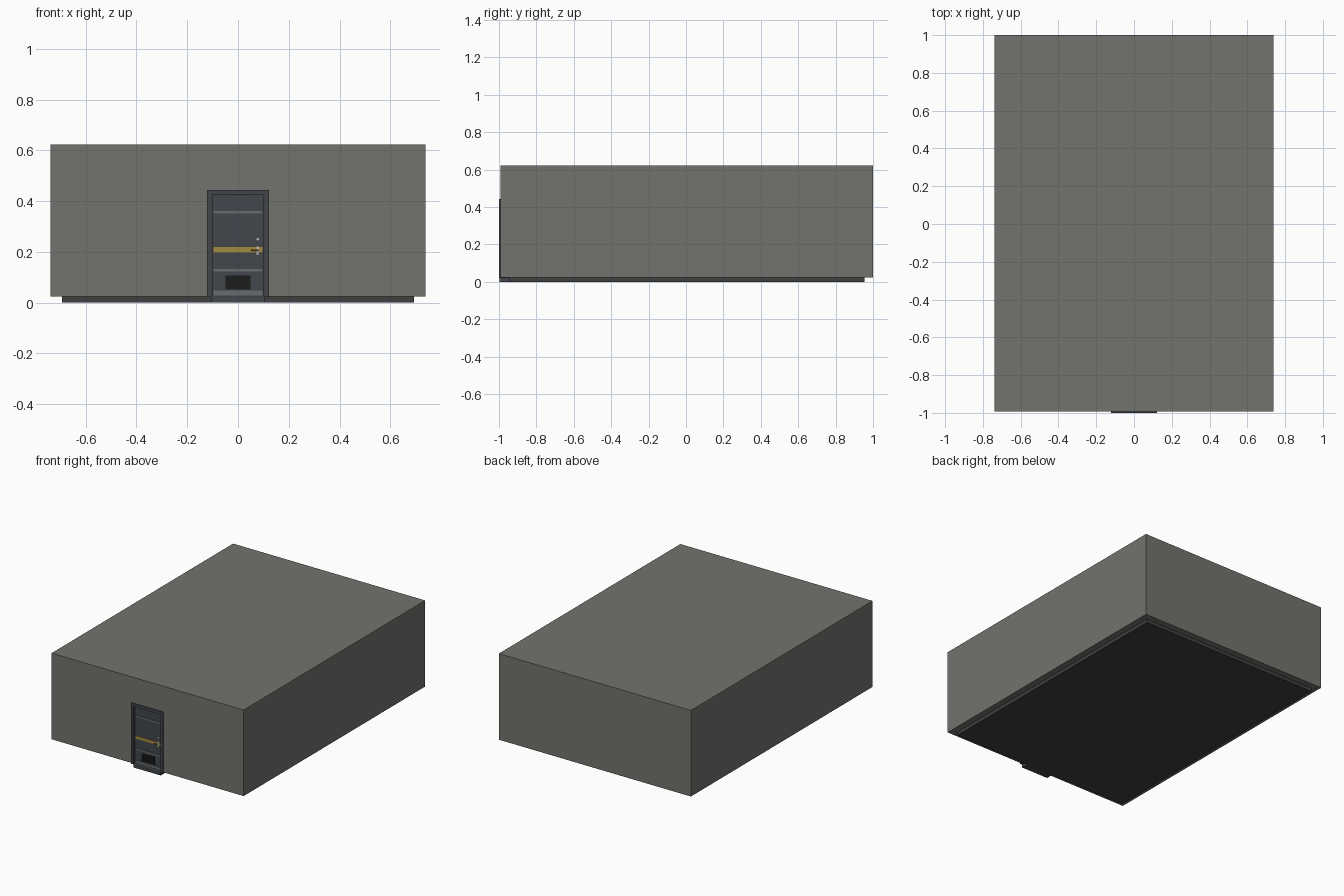
import bpy, math

if "Cube" in bpy.data.objects:
    bpy.data.objects.remove(bpy.data.objects["Cube"])


def material(name, rgb):
    m = bpy.data.materials.new(name)
    m.diffuse_color = (*rgb, 1)
    m.use_nodes = True
    m.node_tree.nodes["Principled BSDF"].inputs["Base Color"].default_value = m.diffuse_color
    return m


concrete = material("concrete", (0.17, 0.17, 0.155))
dark = material("dark_floor", (0.05, 0.05, 0.052))
steel = material("dark_steel", (0.054, 0.061, 0.069))
trim = material("grey_trim", (0.14, 0.15, 0.16))
yellow = material("yellow_paint", (0.37, 0.26, 0.045))
black = material("black_vent", (0.012, 0.012, 0.012))
chrome = material("bright_metal", (0.5, 0.5, 0.48))


def box(name, x, y, z, mat, bevel=0):
    """Box from (min, max) ranges on each axis."""
    bpy.ops.mesh.primitive_cube_add(size=1, location=[sum(r) / 2 for r in (x, y, z)])
    o = bpy.context.object
    o.name = name
    o.scale = [r[1] - r[0] for r in (x, y, z)]
    bpy.ops.object.transform_apply(location=False, rotation=False, scale=True)
    o.data.materials.append(mat)
    if bevel:
        b = o.modifiers.new("bevel", 'BEVEL')
        b.width, b.segments = bevel, 2
    return o


def rod(name, radius, x, z, y, mat):
    """Cylinder along y."""
    bpy.ops.mesh.primitive_cylinder_add(vertices=20, radius=radius, depth=y[1] - y[0],
                                        location=(x, sum(y) / 2, z),
                                        rotation=(math.pi / 2, 0, 0))
    o = bpy.context.object
    o.name = name
    o.data.materials.append(mat)
    bpy.ops.object.shade_smooth_by_angle()


W, IN = 0.738, 0.693          # outer and inner half widths
FRONT, BACK = -0.992, 1.0
BASE, TOP = 0.024, 0.622
DX, DZ = 0.105, 0.424         # door opening

# Room shell: one solid hollowed by a room cutter and a doorway cutter
shell = box("room_walls", (-W, W), (FRONT, BACK), (BASE, TOP), concrete)
room = box("room_cutter", (-IN, IN), (-0.947, 0.955), (-0.1, 0.577), concrete)
doorway = box("doorway_cutter", (-DX - 0.005, DX + 0.005), (-1.1, -0.9), (-0.1, DZ + 0.005), concrete)
for cutter in (room, doorway):
    m = shell.modifiers.new("cut", 'BOOLEAN')
    m.operation, m.solver, m.object = 'DIFFERENCE', 'EXACT', cutter
    cutter.hide_render = True
    cutter.hide_viewport = True

# Floor slab and threshold
box("floor_slab", (-IN, IN), (-0.947, 0.955), (0, BASE), dark)
box("threshold", (-DX, DX), (-0.998, -0.947), (0, BASE - 0.002), steel)
box("threshold_strip", (-DX, DX), (-0.998, -0.985), (BASE - 0.003, BASE + 0.001), trim)

# Door frame
for s, side in ((-1, "left"), (1, "right")):
    box(side + "_jamb", sorted((s * 0.123, s * DX)), (-1.0, -0.945), (BASE - 0.002, 0.444), steel)
box("frame_head", (-DX, DX), (-1.0, -0.945), (DZ, 0.444), steel)

# Door leaf and its front bands
LEAF = -0.982
box("door_leaf", (-0.103, 0.103), (LEAF, -0.955), (BASE + 0.002, DZ - 0.002), steel)
for name, z, mat in (("upper_rib", (0.350, 0.360), trim),
                     ("hazard_stripe", (0.198, 0.218), yellow),
                     ("lower_rib", (0.122, 0.132), trim),
                     ("kick_plate", (0.027, 0.047), trim)):
    box(name, (-0.097, 0.097), (LEAF - 0.004, LEAF + 0.002), z, mat)

# Vent with slats
box("vent", (-0.05, 0.05), (LEAF - 0.003, LEAF + 0.002), (0.052, 0.107), black)
for i in range(5):
    z = 0.059 + i * 0.0095
    box("vent_slat", (-0.046, 0.046), (LEAF - 0.005, LEAF), (z, z + 0.004), black)

# Handle plate, lever and lock
box("handle_plate", (0.073, 0.083), (LEAF - 0.006, LEAF), (0.188, 0.224), chrome, 0.001)
rod("handle_spindle", 0.004, 0.078, 0.208, (-0.997, LEAF), chrome)
box("handle_lever", (0.052, 0.081), (-0.998, -0.993), (0.204, 0.210), yellow, 0.001)
rod("lock_cylinder", 0.005, 0.078, 0.25, (LEAF - 0.005, LEAF), chrome)

# Top bolts
for x in (-0.055, 0.055):
    rod("top_bolt", 0.004, x, 0.416, (LEAF - 0.004, LEAF), dark)
